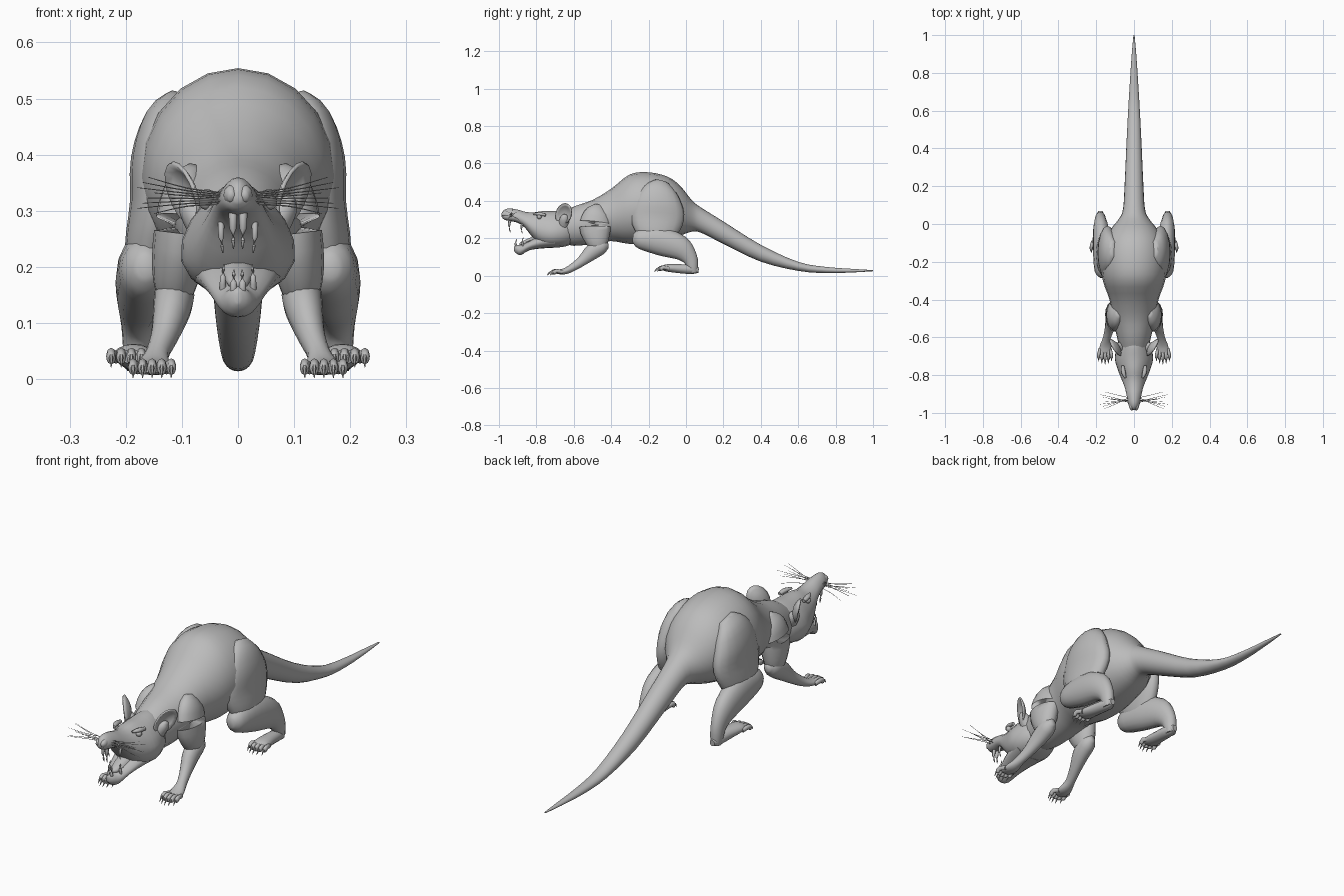
import bpy, bmesh, math
from mathutils import Vector

grey = bpy.data.materials.new("plain_grey")
grey.diffuse_color = (0.5, 0.5, 0.5, 1)


def finish(name, bm, mirror=False, angle=60):
    bmesh.ops.recalc_face_normals(bm, faces=bm.faces)
    me = bpy.data.meshes.new(name)
    bm.to_mesh(me)
    bm.free()
    me.materials.append(grey)
    ob = bpy.data.objects.new(name, me)
    bpy.context.collection.objects.link(ob)
    bpy.ops.object.select_all(action='DESELECT')
    ob.select_set(True)
    bpy.context.view_layer.objects.active = ob
    bpy.ops.object.shade_smooth_by_angle(angle=math.radians(angle))
    if mirror:
        ob.modifiers.new("mirror", 'MIRROR').use_mirror_merge = False
    return ob


def spline(pts, steps):
    """Catmull-Rom interpolation of control tuples."""
    out = []
    for i in range(len(pts) - 1):
        p = [pts[max(0, min(len(pts) - 1, i + k))] for k in (-1, 0, 1, 2)]
        for s in range(steps):
            t = s / steps
            out.append([0.5 * (2 * b + (c - a) * t + (2 * a - 5 * b + 4 * c - d) * t * t
                               + (3 * b - a - 3 * c + d) * t ** 3) for a, b, c, d in zip(*p)])
    return out + [list(pts[-1])]


def loft(bm, pts, sides=16, steps=3, upright=False, pear=0.0):
    """Skin rings along (x, y, z, half width, half depth) stations."""
    st = spline(pts, steps)
    rings = []
    for i, (x, y, z, a, b) in enumerate(st):
        tan = Vector(st[min(i + 1, len(st) - 1)][:3]) - Vector(st[max(i - 1, 0)][:3])
        if upright:
            tan = Vector((0, -1, 0))
        tan.normalize()
        ref = Vector((1, 0, 0)) if abs(tan.x) < 0.8 else Vector((0, 1, 0))
        u = (ref - tan * ref.dot(tan)).normalized()
        v = tan.cross(u)
        if v.z < 0:
            v = -v
        ring = []
        for k in range(sides):
            th = 2 * math.pi * k / sides
            w = max(a, 0.0006) * math.cos(th) * (1 - pear * math.sin(th))
            if tan.cross(u).dot(v) < 0:
                w = -w
            ring.append(bm.verts.new(Vector((x, y, z)) + u * w + v * max(b, 0.0006) * math.sin(th)))
        rings.append(ring)
    for r0, r1 in zip(rings, rings[1:]):
        for k in range(sides):
            n = (k + 1) % sides
            bm.faces.new((r0[k], r0[n], r1[n], r1[k]))
    bm.faces.new(rings[0])
    bm.faces.new(rings[-1])


def part(name, pts, mirror=False, **kw):
    bm = bmesh.new()
    loft(bm, pts, **kw)
    return finish(name, bm, mirror)


def profile(rows):
    """(y, top, bottom, half width) to loft stations on the centre line."""
    return [(0, y, (t + b) / 2, w, (t - b) / 2) for y, t, b, w in rows]


# Torso flowing into the long tail
part("body_and_tail", profile([
    (1.0, .030, .024, .003), (.9, .036, .018, .012), (.75, .047, .014, .022),
    (.6, .074, .026, .031), (.4, .165, .075, .041), (.2, .29, .17, .05),
    (.08, .365, .23, .058), (.03, .405, .235, .078), (-.03, .48, .215, .125),
    (-.1, .53, .195, .16), (-.2, .553, .175, .175), (-.3, .542, .17, .165),
    (-.4, .465, .185, .13), (-.5, .405, .17, .112), (-.6, .37, .16, .09),
    (-.68, .33, .18, .07)]), sides=20, upright=True)

# Skull with raised snout, and the open lower jaw
part("head", profile([
    (-.59, .34, .18, .05), (-.64, .35, .158, .085), (-.71, .345, .15, .1),
    (-.77, .345, .16, .085), (-.82, .338, .205, .066), (-.86, .342, .255, .05),
    (-.9, .353, .283, .04), (-.945, .36, .293, .032), (-.972, .352, .3, .022),
    (-.986, .335, .315, .006)]), upright=True, pear=0.25)
part("lower_jaw", profile([
    (-.70, .23, .15, .085), (-.78, .215, .145, .07), (-.84, .185, .135, .053),
    (-.885, .165, .11, .035), (-.91, .165, .122, .02), (-.92, .155, .135, .004)]), upright=True)
part("tongue", profile([
    (-.77, .225, .19, .03), (-.83, .205, .175, .028), (-.875, .185, .16, .02),
    (-.89, .175, .165, .006)]), sides=10, upright=True)
part("nose_pads", [(.012, -.95, .33, .012, .016), (.012, -.97, .328, .014, .018),
                   (.012, -.985, .325, .006, .008)], True, sides=10)

# Incisors and side fangs
bm = bmesh.new()
for x, y, z0, z1, r in [(.009, -.94, .305, .232, .008), (.03, -.875, .28, .225, .006),
                        (.008, -.905, .15, .195, .007), (.027, -.87, .16, .205, .006)]:
    loft(bm, [(x, y, z0, r, r), (x, y - .006, (z0 + z1) / 2, r * .8, r * .8),
              (x * .9, y, z1, .001, .001)], sides=8, steps=2)
finish("teeth", bm, True)

# Eyes with brow ridges
bm = bmesh.new()
bmesh.ops.create_uvsphere(bm, u_segments=12, v_segments=8, radius=.013)
bmesh.ops.translate(bm, vec=(.057, -.785, .315), verts=bm.verts)
finish("eyes", bm, True)
part("brows", [(.06, -.75, .325, .008, .008), (.056, -.785, .33, .012, .009),
               (.045, -.815, .33, .005, .005)], True, sides=8)

# Cupped leaf-shaped ears
bm = bmesh.new()
centre, across, up = Vector((.1, -.655, .33)), Vector((.024, .043, 0)), Vector((.017, .008, .056))
normal = across.cross(up).normalized()
if normal.y > 0:
    normal = -normal
rings = []
for j in range(1, 5):
    r = j / 4
    rings.append([bm.verts.new(centre + across * r * math.cos(a) + up * r * math.sin(a)
                               - normal * .02 * (1 - r * r))
                  for a in (2 * math.pi * k / 16 for k in range(16))])
bm.faces.new(rings[0])
for r0, r1 in zip(rings, rings[1:]):
    for k in range(16):
        bm.faces.new((r0[k], r0[k - 1], r1[k - 1], r1[k]))
ear = finish("ears", bm, True)
solid = ear.modifiers.new("thickness", 'SOLIDIFY')
solid.thickness, solid.offset = .007, 0
part("ear_roots", [(.06, -.655, .27, .03, .03), (.085, -.65, .305, .022, .025),
                   (.095, -.645, .325, .008, .012)], True, sides=10)

# Whiskers fanning out from the muzzle
bm = bmesh.new()
for i in range(8):
    f = i / 7
    y, z = -.92 - .025 * (i % 3) / 2, .312 + .02 * f
    reach = .15 + .03 * ((i * 3) % 4) / 3
    ty = -.89 - .09 * ((i * 5) % 8) / 7
    loft(bm, [(.025, y, z, .0014, .0014), (.09, (y + ty) / 2, z + .012 * (f - .3), .0012, .0012),
              (reach, ty, .295 + .065 * f, .0006, .0006)], sides=4, steps=3)
finish("whiskers", bm, True)

# Fore limbs
part("upper_arm", [(.075, -.46, .37, .02, .03), (.092, -.475, .33, .042, .07),
                   (.103, -.485, .26, .047, .085), (.11, -.475, .19, .043, .065),
                   (.113, -.465, .145, .03, .04), (.113, -.46, .12, .01, .015)], True)
part("forearm", [(.113, -.415, .165, .012, .015), (.113, -.445, .158, .034, .037),
                 (.117, -.5, .128, .034, .042), (.13, -.555, .08, .025, .028),
                 (.144, -.605, .045, .021, .021), (.15, -.645, .025, .03, .017),
                 (.154, -.68, .02, .03, .012), (.154, -.695, .018, .018, .007)], True)

# Hind limbs: thigh, shin folding back to the heel, long foot
part("thigh", [(.105, -.13, .5, .02, .04), (.125, -.14, .46, .042, .09),
               (.138, -.15, .39, .053, .13), (.142, -.155, .31, .051, .145),
               (.155, -.165, .23, .047, .115), (.16, -.18, .175, .033, .075),
               (.16, -.19, .15, .01, .03)], True)
part("shin", [(.165, -.285, .2, .015, .02), (.165, -.25, .197, .043, .052),
              (.167, -.14, .185, .05, .075), (.174, -.035, .15, .043, .066),
              (.178, .02, .095, .03, .042), (.178, .035, .045, .026, .03),
              (.178, .038, .015, .02, .024)], True)
part("foot", [(.178, .068, .03, .012, .014), (.178, .03, .033, .025, .024),
              (.182, -.04, .038, .03, .024), (.187, -.1, .042, .036, .02),
              (.19, -.125, .04, .026, .012)], True)

# Toes with pointed claws on every paw
for name, cx, y, z, spread, length in [("front_toes", .153, -.675, .018, .034, .055),
                                       ("hind_toes", .19, -.105, .037, .036, .052)]:
    bm = bmesh.new()
    for i in range(5):
        k = (i - 2) / 2
        d = length * (1 - .25 * k * k)
        x0, x1 = cx + k * spread * .75, cx + k * spread
        loft(bm, [(x0, y + .015, z, .009, .01), (x1, y - d * .4, z + .008, .0085, .011),
                  (x1, y - d * .75, z - .002, .008, .011), (x1, y - d * .85, z - .004, .004, .005)],
             sides=8, steps=2)
        loft(bm, [(x1, y - d * .7, z + .004, .0045, .006), (x1, y - d, z - .001, .0035, .005),
                  (x1, y - d * 1.25, z - .016, .0006, .0006)], sides=6, steps=2)
    finish(name, bm, True)
